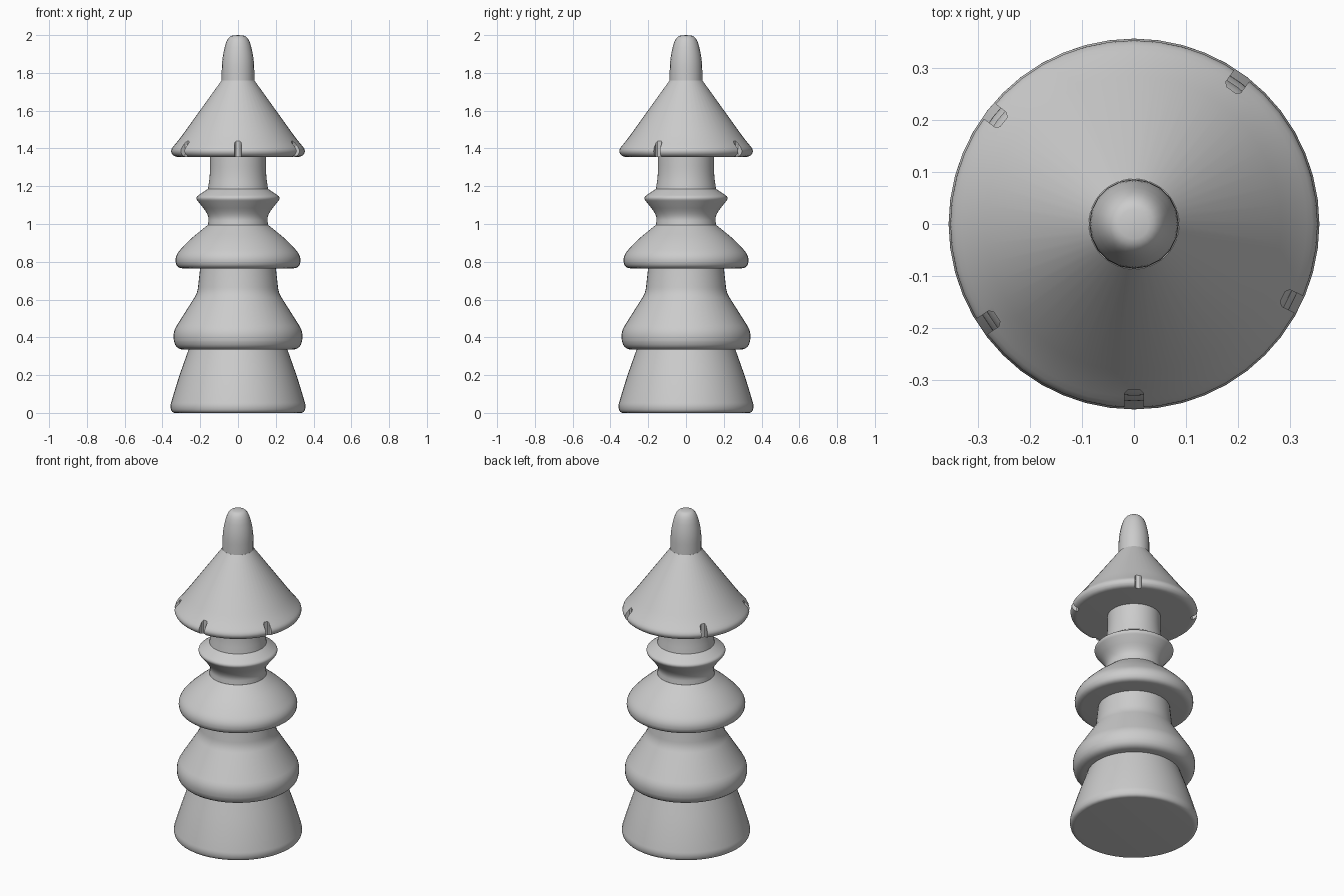
import bpy, bmesh
from math import sin, cos, pi, radians
from mathutils import Vector

if "Cube" in bpy.data.objects:
    bpy.data.objects.remove(bpy.data.objects["Cube"])


def rounded(points, steps=5):
    """Round each profile corner (r, z, size) with a small curve."""
    out = []
    for i, p in enumerate(points):
        c = Vector(p[:2])
        if len(p) == 2:
            out.append(c)
            continue
        a, b = Vector(points[i - 1][:2]), Vector(points[i + 1][:2])
        a = c + (a - c).normalized() * min(p[2], (a - c).length * 0.48)
        b = c + (b - c).normalized() * min(p[2], (b - c).length * 0.48)
        for k in range(steps + 1):
            t = k / steps
            out.append(a * (1 - t) ** 2 + c * 2 * t * (1 - t) + b * t * t)
    return out


def smooth(obj):
    bpy.ops.object.select_all(action='DESELECT')
    obj.select_set(True)
    bpy.context.view_layer.objects.active = obj
    bpy.ops.object.shade_smooth_by_angle(angle=radians(32))


def lathe(name, points, sides=48):
    """Closed solid of revolution; both ends are capped on the axis."""
    bm = bmesh.new()
    rings = []
    for r, z in rounded(points):
        if r < 1e-5:
            rings.append([bm.verts.new((0, 0, z))])
        else:
            rings.append([bm.verts.new((r * cos(2 * pi * i / sides), r * sin(2 * pi * i / sides), z))
                          for i in range(sides)])
    for lo, hi in zip(rings, rings[1:]):
        for i in range(sides):
            j = (i + 1) % sides
            if len(lo) == 1:
                bm.faces.new((lo[0], hi[j], hi[i]))
            elif len(hi) == 1:
                bm.faces.new((lo[i], lo[j], hi[0]))
            else:
                bm.faces.new((lo[i], lo[j], hi[j], hi[i]))
    if len(rings[0]) > 1:
        bm.faces.new(rings[0][::-1])
    if len(rings[-1]) > 1:
        bm.faces.new(rings[-1])
    bmesh.ops.recalc_face_normals(bm, faces=bm.faces)
    mesh = bpy.data.meshes.new(name)
    bm.to_mesh(mesh)
    bm.free()
    obj = bpy.data.objects.new(name, mesh)
    bpy.context.collection.objects.link(obj)
    smooth(obj)
    return obj


# Stacked turned body, bottom to top
lathe("base", [(0, 0), (0.35, 0, 0.02), (0.36, 0.035, 0.02), (0.317, 0.18, 0.12), (0.26, 0.34)])
lathe("lower_tier", [(0, 0.335), (0.33, 0.335, 0.045), (0.348, 0.425, 0.045),
                     (0.215, 0.635, 0.03), (0.2, 0.77)])
lathe("middle_tier", [(0, 0.765), (0.325, 0.765, 0.035), (0.335, 0.83, 0.04),
                      (0.265, 0.91, 0.06), (0.16, 0.995)])
lathe("collar", [(0.16, 0.99), (0.152, 1.045, 0.05), (0.228, 1.14, 0.022), (0.16, 1.185)])
lathe("neck", [(0.16, 1.18), (0.148, 1.26, 0.06), (0.148, 1.36)])
cap = lathe("cap", [(0, 1.355), (0.34, 1.355, 0.025), (0.36, 1.39, 0.025),
                    (0.308, 1.452, 0.04), (0.087, 1.76)])
lathe("finial", [(0.087, 1.755), (0.085, 1.88, 0.09), (0.055, 1.995, 0.055), (0, 2.0)], 20)

# Small vertical grooves cut into the cap rim
bm = bmesh.new()
for deg in (-90, -26, 54, 142, 214):
    a = radians(deg)
    out, side = Vector((cos(a), sin(a), 0)), Vector((-sin(a), cos(a), 0))
    outline = [(0.40, -0.018), (0.40, 0.018), (0.326, 0.018), (0.319, 0.011),
               (0.319, -0.011), (0.326, -0.018)]
    bottom = [bm.verts.new(out * d + side * s + Vector((0, 0, 1.33))) for d, s in outline]
    top = [bm.verts.new(v.co + Vector((0, 0, 0.16))) for v in bottom]
    bm.faces.new(bottom[::-1])
    bm.faces.new(top)
    for i in range(6):
        j = (i + 1) % 6
        bm.faces.new((bottom[i], bottom[j], top[j], top[i]))
bmesh.ops.recalc_face_normals(bm, faces=bm.faces)
mesh = bpy.data.meshes.new("groove_cutter")
bm.to_mesh(mesh)
bm.free()
cutter = bpy.data.objects.new("groove_cutter", mesh)
bpy.context.collection.objects.link(cutter)
cutter.hide_render = True

cut = cap.modifiers.new("grooves", 'BOOLEAN')
cut.operation = 'DIFFERENCE'
cut.solver = 'EXACT'
cut.object = cutter
bpy.context.view_layer.objects.active = cap
bpy.ops.object.modifier_apply(modifier=cut.name)
bpy.data.objects.remove(cutter)
smooth(cap)
